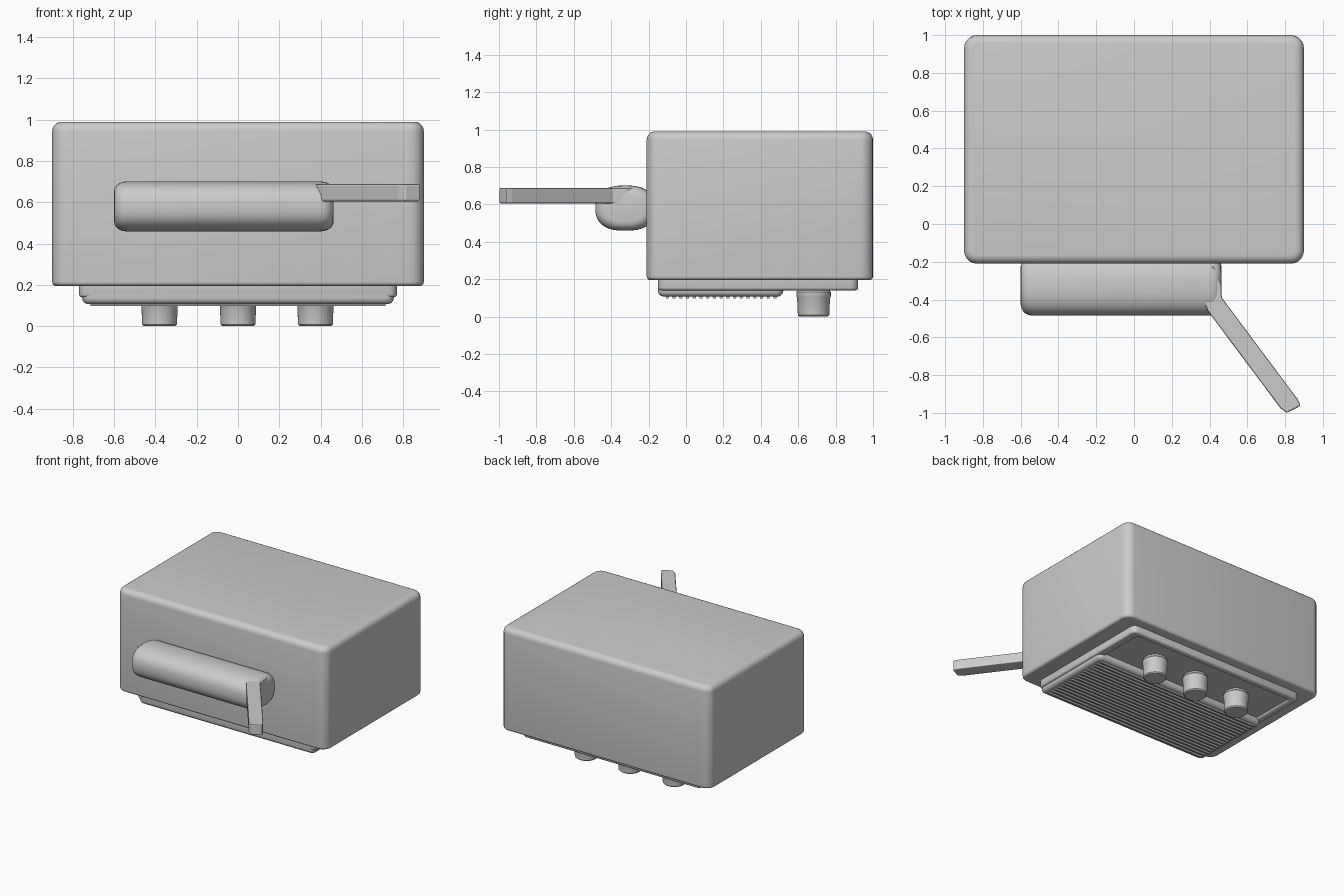
import bpy, bmesh, math
from mathutils import Vector

if "Cube" in bpy.data.objects:
    bpy.data.objects.remove(bpy.data.objects["Cube"])


def finish(name, bm, smooth=True):
    bmesh.ops.recalc_face_normals(bm, faces=bm.faces)
    mesh = bpy.data.meshes.new(name)
    bm.to_mesh(mesh)
    bm.free()
    ob = bpy.data.objects.new(name, mesh)
    bpy.context.collection.objects.link(ob)
    bpy.ops.object.select_all(action='DESELECT')
    bpy.context.view_layer.objects.active = ob
    ob.select_set(True)
    if smooth:
        bpy.ops.object.shade_smooth_by_angle(angle=math.radians(35))
    return ob


def prism(outline, axis):
    """Extrude a closed outline of 3D points along a vector."""
    bm = bmesh.new()
    face = bm.faces.new([bm.verts.new(p) for p in outline])
    new = bmesh.ops.extrude_face_region(bm, geom=[face])['geom']
    verts = [g for g in new if isinstance(g, bmesh.types.BMVert)]
    bmesh.ops.translate(bm, verts=verts, vec=Vector(axis))
    # keep the starting cap as well
    if not face.is_valid:
        bmesh.ops.holes_fill(bm, edges=bm.edges)
    return bm


def rounded_box(name, lo, hi, side, top, bottom, segs=5):
    """Box with separate radii for the upright, top and bottom edges."""
    bm = bmesh.new()
    bmesh.ops.create_cube(bm, size=1)
    for v in bm.verts:
        v.co = [(lo[i] + hi[i]) / 2 + v.co[i] * (hi[i] - lo[i]) for i in range(3)]

    def bevel(test, r):
        if r > 0:
            edges = [e for e in bm.edges if test(*[v.co.z for v in e.verts])]
            bmesh.ops.bevel(bm, geom=edges, offset=r, segments=segs,
                            profile=0.5, affect='EDGES')
    bevel(lambda a, b: abs(a - b) > 0.01, side)
    bevel(lambda a, b: min(a, b) > hi[2] - 1e-4, top)
    bevel(lambda a, b: max(a, b) < lo[2] + 1e-4, bottom)
    return finish(name, bm)


# main housing
rounded_box("housing", (-0.9, -0.21, 0.195), (0.9, 1.0, 0.99), 0.07, 0.045, 0.02)

# base plate with a shallow recessed control panel at the back
base = rounded_box("base_plate", (-0.77, -0.15, 0.14), (0.77, 0.92, 0.21), 0.04, 0, 0.015, 3)
cutter = rounded_box("panel_cutter", (-0.71, 0.4, 0.1), (0.71, 0.88, 0.153), 0.02, 0, 0, 2)
cutter.hide_render = True
cutter.hide_set(True)
cut = base.modifiers.new("panel_recess", 'BOOLEAN')
cut.object = cutter
cut.operation = 'DIFFERENCE'

# front block under the base, thicker than the panel
rounded_box("grille_block", (-0.755, -0.15, 0.107), (0.755, 0.52, 0.18), 0.04, 0, 0.03, 4)

# ribs running along the width of the grille
rib_count, y0, pitch = 17, -0.1, 0.036
for i in range(rib_count):
    y = y0 + i * pitch
    section = [(-0.715, y - 0.012, 0.112), (-0.715, y - 0.007, 0.097),
               (-0.715, y + 0.007, 0.097), (-0.715, y + 0.012, 0.112)]
    finish(f"grille_rib_{i + 1}", prism(section, (1.43, 0, 0)), smooth=False)

# three knobs, lathed from one profile of (radius, height)
knob = [(0.0, 0.0), (0.076, 0.0), (0.084, 0.008), (0.088, 0.1),
        (0.092, 0.108), (0.092, 0.132), (0.085, 0.14), (0.085, 0.165), (0.0, 0.165)]
for i, x in enumerate((-0.38, 0.0, 0.375)):
    bm = bmesh.new()
    verts = [bm.verts.new((x + r, 0.682, z)) for r, z in knob]
    edges = [bm.edges.new(p) for p in zip(verts, verts[1:])]
    bmesh.ops.spin(bm, geom=verts + edges, cent=(x, 0.682, 0), axis=(0, 0, 1),
                   angle=math.tau, steps=40)
    bmesh.ops.remove_doubles(bm, verts=bm.verts, dist=1e-4)
    finish(f"knob_{i + 1}", bm)

# handle grip: stations of (x, scale) along an oval section with rounded ends
stations = []
for k in range(6):
    a = k / 5 * math.pi / 2
    stations.append((-0.6 + 0.06 * (1 - math.cos(a)), 0.62 + 0.38 * math.sin(a)))
for k in range(6):
    a = k / 5 * math.pi / 2
    stations.append((0.4 + 0.063 * math.sin(a), 0.62 + 0.38 * math.cos(a)))
bm = bmesh.new()
n = 40
rings = []
for x, s in stations:
    ring = []
    for j in range(n):
        c, d = math.cos(math.tau * j / n), math.sin(math.tau * j / n)
        p = 0.8
        ring.append(bm.verts.new((x, -0.325 + 0.16 * s * math.copysign(abs(c) ** p, c),
                                  0.58 + 0.121 * s * math.copysign(abs(d) ** p, d))))
    rings.append(ring)
for a, b in zip(rings, rings[1:]):
    for j in range(n):
        bm.faces.new((a[j], a[(j + 1) % n], b[(j + 1) % n], b[j]))
bm.faces.new(rings[0])
bm.faces.new(rings[-1])
finish("handle_grip", bm)

# slanted flat lever leaving the grip
outline = [(0.33, -0.31), (0.39, -0.46), (0.775, -0.975), (0.808, -1.0),
           (0.883, -0.962), (0.868, -0.93), (0.465, -0.39), (0.462, -0.32), (0.42, -0.22)]
lever = finish("lever", prism([(x, y, 0.605) for x, y in outline], (0, 0, 0.083)), smooth=False)
bev = lever.modifiers.new("soft_edges", 'BEVEL')
bev.width = 0.008
bev.segments = 2
